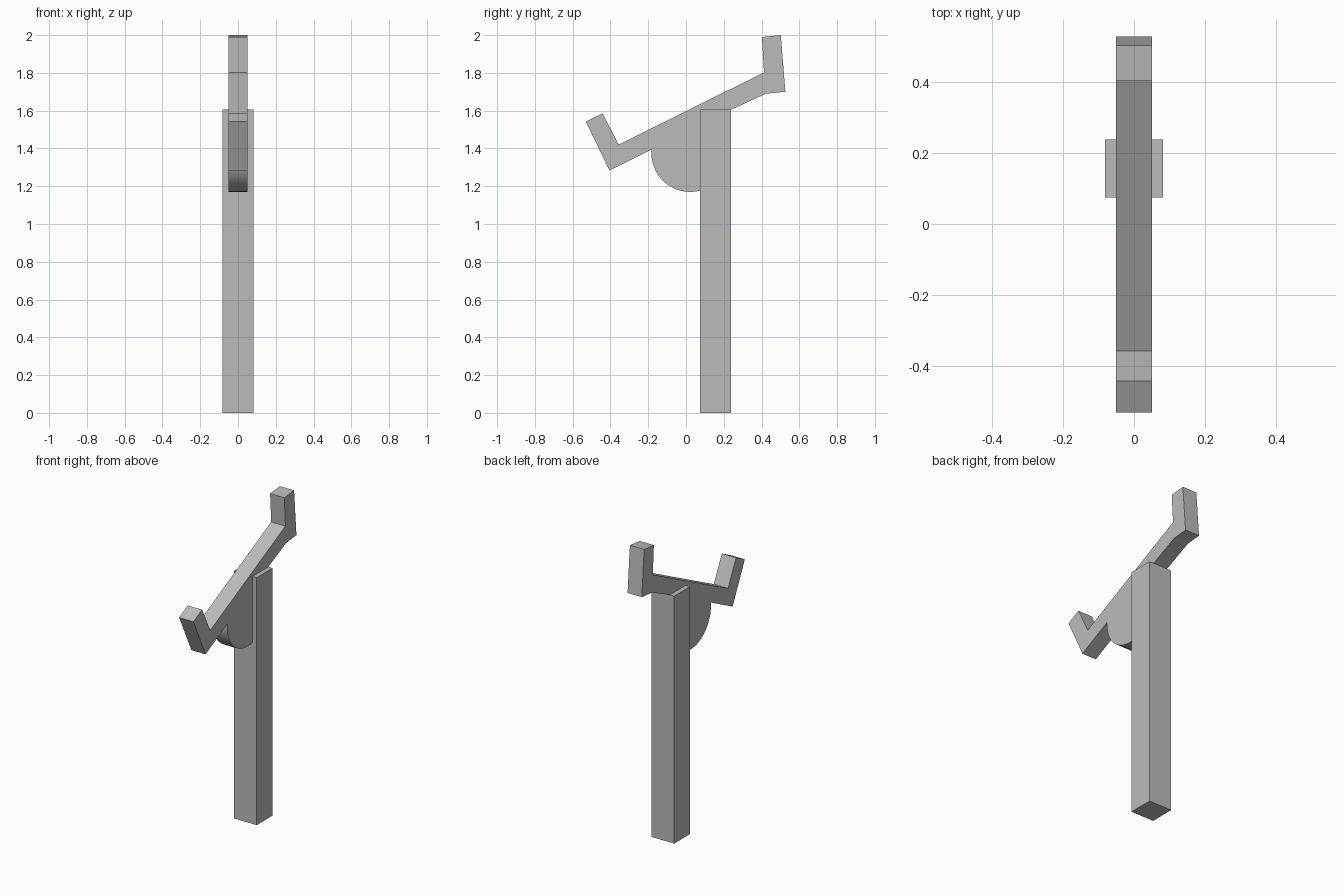
import bpy
import bmesh
import math

cube = bpy.data.objects.get("Cube")
if cube:
    bpy.data.objects.remove(cube, do_unlink=True)

grey = bpy.data.materials.new("plain grey")
grey.use_nodes = True
colour = (0.5, 0.5, 0.5, 1)
grey.diffuse_color = colour
grey.node_tree.nodes["Principled BSDF"].inputs["Base Color"].default_value = colour


def extrude_profile(name, profile, half_width):
    """Extrude a (y, z) outline symmetrically along x."""
    bm = bmesh.new()
    face = bm.faces.new([bm.verts.new((-half_width, y, z)) for y, z in profile])
    result = bmesh.ops.extrude_face_region(bm, geom=[face])
    verts = [v for v in result["geom"] if isinstance(v, bmesh.types.BMVert)]
    bmesh.ops.translate(bm, verts=verts, vec=(2 * half_width, 0, 0))
    bmesh.ops.recalc_face_normals(bm, faces=bm.faces)
    mesh = bpy.data.meshes.new(name)
    bm.to_mesh(mesh)
    bm.free()
    mesh.materials.append(grey)
    obj = bpy.data.objects.new(name, mesh)
    bpy.context.collection.objects.link(obj)
    return obj


# Square upright post
extrude_profile("post", [(0.075, 0), (0.238, 0), (0.238, 1.605), (0.075, 1.605)], 0.082)

# Tilted cradle: sloping beam, upturned ends and rounded pivot below, one outline
centre_y, centre_z, radius = 0.022, 1.375, 0.205
steps = 32
start, end = math.radians(174.5), math.radians(390)
pivot = []
for i in range(steps + 1):
    a = start + (end - start) * i / steps
    pivot.append((centre_y + radius * math.cos(a), centre_z + radius * math.sin(a)))
outline = [(-0.53, 1.542), (-0.405, 1.283)] + pivot + [
    (0.2, 1.587), (0.423, 1.69), (0.526, 1.70), (0.502, 2.0), (0.402, 1.99),
    (0.413, 1.802), (-0.357, 1.42), (-0.441, 1.586)]
cradle = extrude_profile("cradle", outline, 0.051)

# Smooth the round underside, keep the corners sharp
bpy.ops.object.select_all(action="DESELECT")
cradle.select_set(True)
bpy.context.view_layer.objects.active = cradle
bpy.ops.object.shade_smooth_by_angle(angle=math.radians(30))
